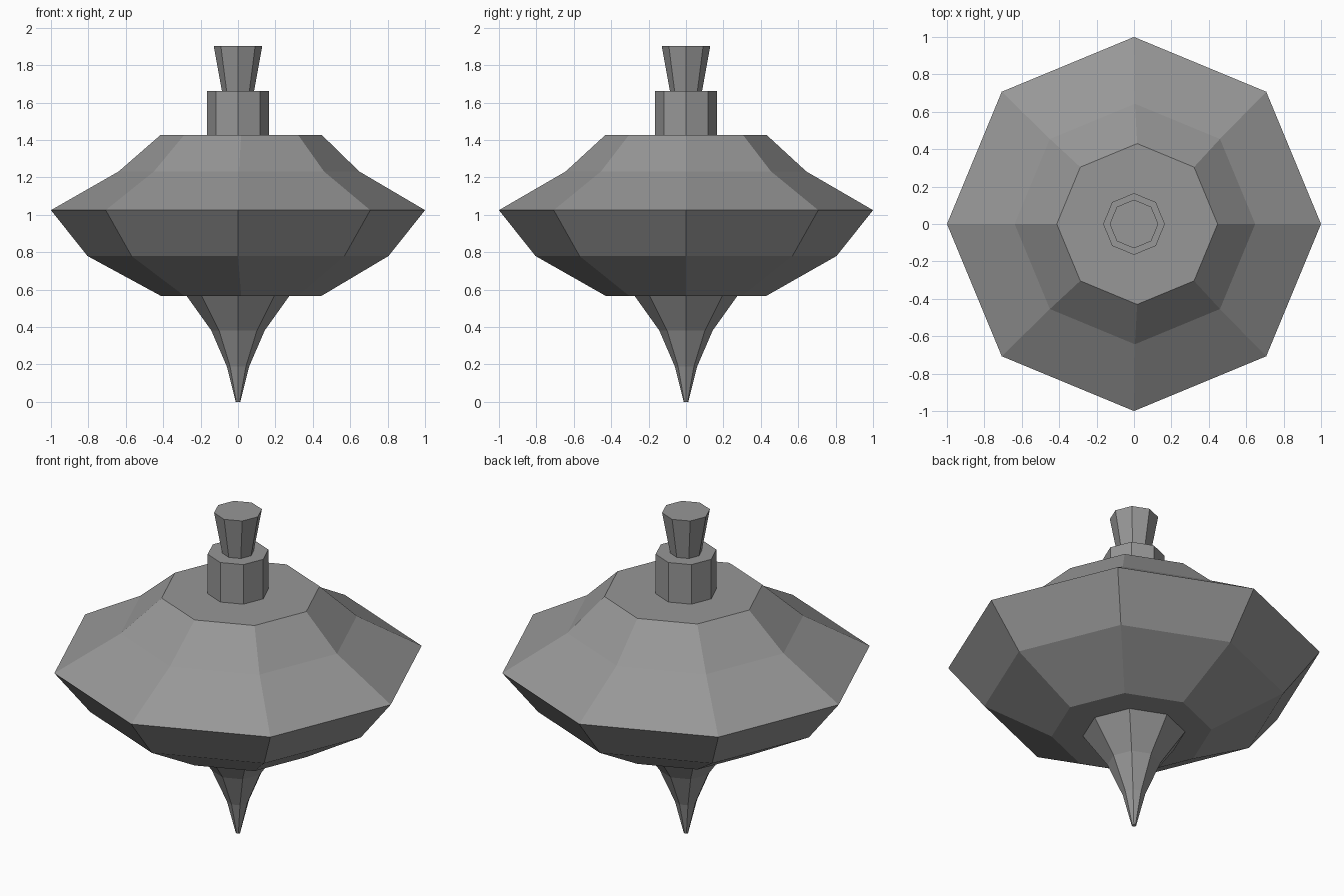
import bpy, bmesh, math

if "Cube" in bpy.data.objects:
    bpy.data.objects.remove(bpy.data.objects["Cube"])

SIDES = 8

# Dark grey finish shared by all parts
finish = bpy.data.materials.new("dark_grey")
finish.diffuse_color = (0.31, 0.31, 0.31, 1)
finish.use_nodes = True
finish.node_tree.nodes["Principled BSDF"].inputs["Base Color"].default_value = finish.diffuse_color


def turned(name, profile):
    """Octagonal turned part; profile rows are (radius, z, x shift)."""
    bm = bmesh.new()
    rings = []
    for r, z, dx in profile:
        rings.append([bm.verts.new((dx + r * math.cos(i * math.tau / SIDES),
                                    r * math.sin(i * math.tau / SIDES), z))
                      for i in range(SIDES)])
    for low, high in zip(rings, rings[1:]):
        for i in range(SIDES):
            j = (i + 1) % SIDES
            bm.faces.new((low[i], low[j], high[j], high[i]))
    bm.faces.new(rings[0][::-1])
    bm.faces.new(rings[-1])
    mesh = bpy.data.meshes.new(name)
    bm.to_mesh(mesh)
    bm.free()
    mesh.materials.append(finish)
    obj = bpy.data.objects.new(name, mesh)
    bpy.context.collection.objects.link(obj)
    return obj


# Pointed spinning tip
turned("tip", [(0.012, 0, 0), (0.06, 0.19, 0), (0.143, 0.382, 0), (0.275, 0.567, 0)])

# Wide body, with slightly off-centre end caps
turned("body", [(0.43, 0.567, 0.017), (0.805, 0.78, 0), (1.0, 1.025, 0),
                (0.643, 1.232, 0.005), (0.43, 1.428, 0.017)])

# Collar on top of the body
turned("collar", [(0.165, 1.428, 0), (0.165, 1.662, 0)])

# Flared finger grip
turned("grip", [(0.086, 1.662, 0), (0.13, 1.904, 0)])
